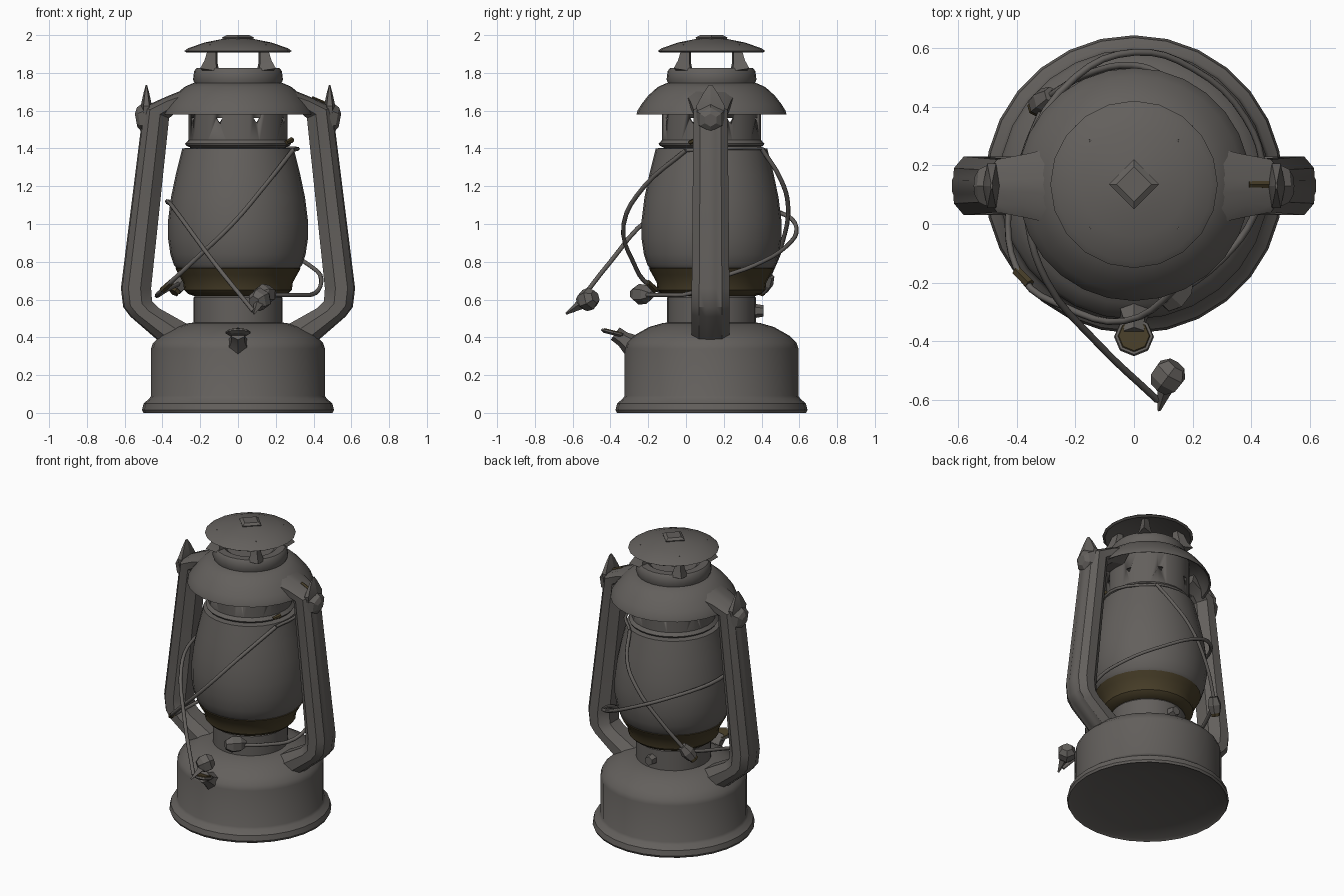
import bpy, bmesh, math
from mathutils import Vector

if "Cube" in bpy.data.objects:
    bpy.data.objects.remove(bpy.data.objects["Cube"])

AXIS_Y = 0.135


def material(name, rgb):
    m = bpy.data.materials.new(name)
    m.use_nodes = True
    m.diffuse_color = (*rgb, 1)
    m.node_tree.nodes["Principled BSDF"].inputs["Base Color"].default_value = (*rgb, 1)
    return m


METAL = material("warm grey metal", (0.125, 0.116, 0.108))
BRASS = material("dull dark brass", (0.06, 0.045, 0.02))


def finish(name, bm, mat, angle=35):
    bmesh.ops.remove_doubles(bm, verts=bm.verts, dist=0.0001)
    bmesh.ops.recalc_face_normals(bm, faces=bm.faces)
    mesh = bpy.data.meshes.new(name)
    bm.to_mesh(mesh)
    bm.free()
    mesh.materials.append(mat)
    ob = bpy.data.objects.new(name, mesh)
    bpy.context.collection.objects.link(ob)
    bpy.ops.object.select_all(action='DESELECT')
    ob.select_set(True)
    bpy.context.view_layer.objects.active = ob
    bpy.ops.object.shade_smooth_by_angle(angle=math.radians(angle))
    return ob


def bridge(bm, rings, closed_ends=True):
    n = len(rings[0])
    for a, b in zip(rings, rings[1:]):
        for i in range(n):
            j = (i + 1) % n
            bm.faces.new((a[i], a[j], b[j], b[i]))
    if closed_ends:
        bm.faces.new(rings[0])
        bm.faces.new(rings[-1])


def lathe(name, profile, mat=METAL, sides=28, caps=True):
    bm = bmesh.new()
    rings = []
    for r, z in profile:
        rings.append([bm.verts.new((r * math.cos(t), AXIS_Y + r * math.sin(t), z))
                      for t in (2 * math.pi * i / sides for i in range(sides))])
    bridge(bm, rings, caps)
    return finish(name, bm, mat)


def spindle(name, start, end, stations, mat=METAL, sides=6, flat=1.0):
    """Faceted solid along an axis; stations are (fraction, radius)."""
    bm = bmesh.new()
    start, end = Vector(start), Vector(end)
    q = (end - start).to_track_quat('Z', 'X')
    rings = []
    for f, r in stations:
        c = start.lerp(end, f)
        rings.append([bm.verts.new(c + q @ Vector((r * math.cos(t), r * flat * math.sin(t), 0)))
                      for t in (2 * math.pi * i / sides for i in range(sides))])
    bridge(bm, rings)
    return finish(name, bm, mat, 20)


def wire(name, points, radius=0.012):
    cu = bpy.data.curves.new(name, 'CURVE')
    cu.dimensions = '3D'
    cu.bevel_depth = radius
    cu.bevel_resolution = 1
    cu.resolution_u = 4
    cu.use_fill_caps = True
    sp = cu.splines.new('BEZIER')
    sp.bezier_points.add(len(points) - 1)
    for p, co in zip(sp.bezier_points, points):
        p.co = co
        p.handle_left_type = p.handle_right_type = 'AUTO'
    cu.materials.append(METAL)
    bpy.context.collection.objects.link(bpy.data.objects.new(name, cu))


# Fuel tank with rolled foot and slightly dished underside
lathe("fuel_tank", [(0.3, 0.03), (0.35, 0.018), (0.48, 0.012), (0.5, 0), (0.508, 0.015),
                    (0.5, 0.05), (0.47, 0.075), (0.46, 0.09), (0.46, 0.34), (0.45, 0.37),
                    (0.41, 0.41), (0.33, 0.455), (0.26, 0.475), (0.22, 0.48)])
lathe("burner_collar", [(0.235, 0.46), (0.235, 0.61), (0.22, 0.63)])
lathe("globe_gallery", [(0.22, 0.615), (0.265, 0.63), (0.285, 0.65), (0.29, 0.69),
                        (0.312, 0.73), (0.332, 0.765), (0.3, 0.77)], BRASS)

# Globe and its clamp
lathe("globe", [(0.28, 0.735), (0.318, 0.755), (0.34, 0.785), (0.358, 0.84), (0.37, 0.92), (0.37, 1.02),
                (0.355, 1.14), (0.33, 1.26), (0.305, 1.36), (0.295, 1.4), (0.24, 1.405)])
lathe("globe_clamp", [(0.24, 1.4), (0.275, 1.415), (0.28, 1.425), (0.262, 1.445), (0.24, 1.45)])

# Neck tube pierced by small triangular vents
neck = lathe("vent_neck", [(0.262, 1.43), (0.262, 1.71), (0.25, 1.71), (0.25, 1.43), (0.262, 1.43)], caps=False)
bm = bmesh.new()
for k in range(8):
    a = 2 * math.pi * (k + 0.5) / 8
    bridge(bm, [[bm.verts.new((r * math.cos(a + s), AXIS_Y + r * math.sin(a + s), z))
                 for s, z in ((-0.07, 1.56), (0.07, 1.56), (0.02, 1.53))] for r in (0.23, 0.29)])
cutter = finish("vent_cutter", bm, METAL)
cutter.hide_render = True
mod = neck.modifiers.new("vents", 'BOOLEAN')
mod.operation = 'DIFFERENCE'
mod.object = cutter
bpy.context.view_layer.objects.active = neck
bpy.ops.object.modifier_apply(modifier=mod.name)
bpy.data.objects.remove(cutter)

# Hollow hood, chimney ring and dished cap
lathe("hood", [(0.24, 1.715), (0.28, 1.705), (0.325, 1.672), (0.36, 1.628), (0.385, 1.585),
               (0.397, 1.58), (0.392, 1.6), (0.37, 1.635),
               (0.335, 1.68), (0.285, 1.725), (0.24, 1.745), (0.2, 1.75)])
lathe("chimney_ring", [(0.225, 1.73), (0.238, 1.765), (0.232, 1.81), (0.22, 1.825),
                       (0.17, 1.825), (0.15, 1.81)])
lathe("chimney_cap", [(0.05, 1.965), (0.18, 1.94), (0.27, 1.907), (0.285, 1.915), (0.265, 1.93),
                      (0.18, 1.96), (0.08, 1.98), (0.03, 1.985)], sides=20)
spindle("cap_knob", (0, AXIS_Y, 1.975), (0, AXIS_Y, 2), [(0, 0.08), (0.5, 0.085), (1, 0.06)], sides=4)
for k in range(4):
    a = math.pi / 4 + k * math.pi / 2
    d = Vector((math.cos(a), math.sin(a), 0))
    c = Vector((0, AXIS_Y, 0))
    spindle("cap_post_%d" % (k + 1), c + d * 0.21 + Vector((0, 0, 1.81)),
            c + d * 0.185 + Vector((0, 0, 1.945)), [(0, 0.075), (0.35, 0.05), (1, 0.03)], sides=4, flat=0.7)

# Side tubes: inner edge, outer edge and width factor, swept with a faceted section
EDGES = [((0.25, 1.6), (0.28, 1.715), 1.3), ((0.33, 1.59), (0.385, 1.672), 1.08),
         ((0.365, 1.56), (0.50, 1.62), 0.9), ((0.46, 0.66), (0.62, 0.66), 1),
         ((0.455, 0.59), (0.608, 0.56), 1), ((0.42, 0.555), (0.57, 0.51), 1),
         ((0.25, 0.46), (0.42, 0.38), 1)]
SECTION = [(0, -0.05), (0.35, -0.1), (0.75, -0.1), (0.96, -0.06), (0.97, -0.03), (1, -0.02),
           (1, 0.02), (0.97, 0.03), (0.96, 0.06), (0.75, 0.1), (0.35, 0.1), (0, 0.05)]
for side, word in ((1, "left"), (-1, "right")):
    bm = bmesh.new()
    rings = []
    for inner, outer, wide in EDGES:
        points = [(Vector(inner).lerp(Vector(outer), t), y * wide) for t, y in SECTION]
        rings.append([bm.verts.new((side * p.x, AXIS_Y - 0.005 + y, p.y)) for p, y in points])
    bridge(bm, rings)
    finish(word + "_side_tube", bm, METAL, 30)
    # Thin pointed handle lug with its outer boss
    x = side * 0.485
    spindle(word + "_handle_lug", (x, 0.13, 1.46), (x, 0.13, 1.735),
            [(0, 0.012), (0.35, 0.026), (0.6, 0.03), (0.85, 0.015), (1, 0.004)], flat=2.9)
    spindle(word + "_lug_boss", (x, 0.13, 1.56), (side * 0.54, 0.13, 1.55),
            [(0, 0.085), (0.7, 0.065), (1, 0.035)])
spindle("lug_strip", (0.39, 0.135, 1.666), (0.46, 0.135, 1.634), [(0, 0.012), (1, 0.014)], BRASS)

# Filler spout under a tilted lid with a brass face
spindle("filler_spout", (0, -0.29, 0.36), (0, -0.375, 0.42),
        [(0, 0.06), (0.5, 0.042), (1, 0.04)])
spindle("filler_cap", (0, -0.387, 0.412), (0, -0.382, 0.432), [(0, 0.05), (0.5, 0.068), (1, 0.064)], sides=8)
spindle("filler_cap_face", (0, -0.382, 0.432), (0, -0.381, 0.436), [(0, 0.055), (1, 0.052)], BRASS, 8)

# Guard wires wrapped around the globe
wire("front_guard_wire", [(0.29, 0.0, 1.39), (0.14, -0.22, 1.2), (-0.03, -0.33, 1.0),
                          (-0.24, -0.28, 0.8), (-0.38, -0.185, 0.67), (-0.43, 0.0, 0.62),
                          (-0.38, 0.22, 0.65), (-0.3, 0.42, 0.69)])
wire("rear_guard_wire", [(0.15, 0.4, 1.4), (0.1, 0.5, 1.24), (0.0, 0.54, 1.1),
                         (-0.16, 0.51, 0.9), (-0.3, 0.43, 0.7)])
wire("lift_wire", [(0.13, -0.25, 0.625), (0.3, -0.12, 0.625), (0.41, 0.03, 0.635), (0.44, 0.17, 0.71),
                   (0.38, 0.36, 0.78), (0.2, 0.53, 0.88), (0.0, 0.585, 0.98), (-0.2, 0.5, 1.06),
                   (-0.36, 0.25, 1.11), (-0.36, 0.0, 1.11), (-0.3, -0.19, 1.03),
                   (-0.13, -0.4, 0.8), (0.08, -0.6, 0.54)])
wire("upper_clamp_wire", [(0.29, 0.0, 1.39), (0.31, 0.2, 1.4), (0.15, 0.4, 1.4)], 0.01)
spindle("wire_clasp", (0.255, 0.02, 1.43), (0.285, 0.06, 1.445), [(0, 0.012), (1, 0.016)], BRASS)
spindle("wire_sleeve", (-0.355, -0.205, 0.69), (-0.4, -0.16, 0.65), [(0, 0.018), (1, 0.018)], BRASS)

# Crank knob, hanging pull and hinge block
spindle("crank_knob", (0.19, -0.18, 0.625), (0.10, -0.28, 0.63),
        [(0, 0.02), (0.3, 0.05), (0.7, 0.055), (1, 0.03)])
spindle("hanging_pull", (0.085, -0.56, 0.585), (0.145, -0.48, 0.615),
        [(0, 0.035), (0.3, 0.058), (0.7, 0.06), (1, 0.035)])
spindle("pull_tip", (0.11, -0.55, 0.58), (0.085, -0.635, 0.525), [(0, 0.03), (0.6, 0.015), (1, 0.006)], sides=4)
spindle("hinge_block", (-0.33, 0.4, 0.65), (-0.28, 0.44, 0.73), [(0, 0.035), (0.5, 0.045), (1, 0.03)])
spindle("hinge_pin", (-0.34, 0.392, 0.635), (-0.33, 0.4, 0.65), [(0, 0.028), (1, 0.03)], BRASS)
spindle("collar_stud", (0, 0.35, 0.54), (0, 0.41, 0.54), [(0, 0.04), (1, 0.03)])
